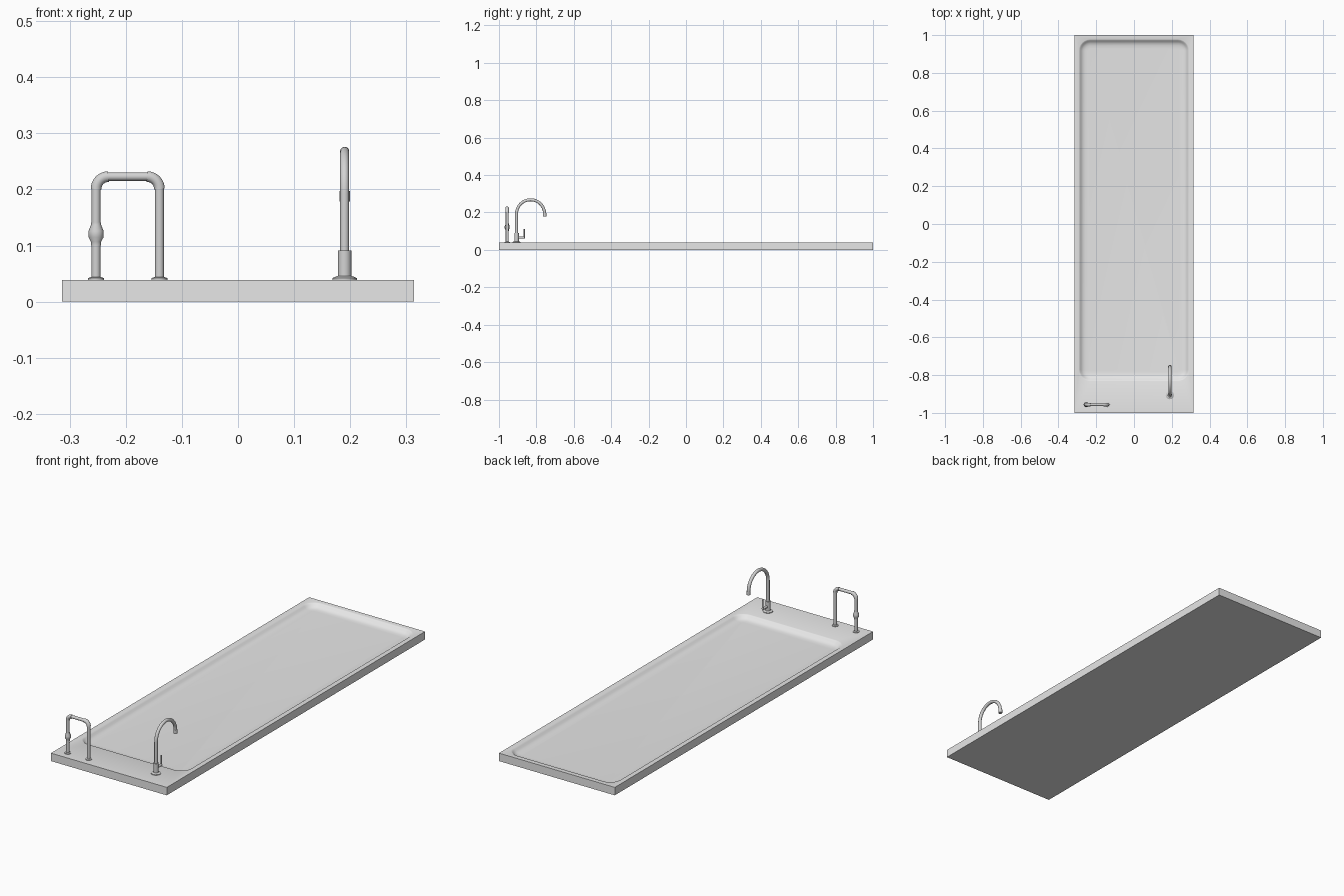
import bpy, bmesh
from math import sin, cos, pi, radians
from mathutils import Vector

cube = bpy.data.objects.get("Cube")
if cube:
    bpy.data.objects.remove(cube, do_unlink=True)


def material(name, value):
    m = bpy.data.materials.new(name)
    m.use_nodes = True
    colour = (value, value, value, 1)
    m.diffuse_color = colour
    m.node_tree.nodes["Principled BSDF"].inputs["Base Color"].default_value = colour
    return m


STONE = material("light grey counter", 0.8)
METAL = material("grey metal", 0.65)
TOP = 0.039


def finish(name, bm, mat, angle=35):
    bmesh.ops.recalc_face_normals(bm, faces=bm.faces)
    me = bpy.data.meshes.new(name)
    bm.to_mesh(me)
    bm.free()
    me.materials.append(mat)
    me.shade_smooth()
    me.set_sharp_from_angle(angle=radians(angle))
    ob = bpy.data.objects.new(name, me)
    bpy.context.collection.objects.link(ob)
    return ob


def bridge(bm, a, b):
    n = len(a)
    for i in range(n):
        bm.faces.new((a[i], a[(i + 1) % n], b[(i + 1) % n], b[i]))


def lathe(name, x, y, profile, sides=24):
    """Turned part from (radius, height) pairs."""
    bm = bmesh.new()
    rings = [[bm.verts.new((x + r * cos(2 * pi * i / sides),
                            y + r * sin(2 * pi * i / sides), z))
              for i in range(sides)] for r, z in profile]
    for a, b in zip(rings, rings[1:]):
        bridge(bm, a, b)
    bm.faces.new(rings[0])
    bm.faces.new(rings[-1])
    return finish(name, bm, METAL)


def tube(name, path, radius, sides=20):
    """Round tube along a path lying in one vertical plane."""
    path = [Vector(p) for p in path]
    span = path[-1] - path[0]
    side = Vector((1, 0, 0)) if abs(span.y) > abs(span.x) else Vector((0, 1, 0))
    bm = bmesh.new()
    rings = []
    for i, p in enumerate(path):
        tangent = (path[min(i + 1, len(path) - 1)] - path[max(i - 1, 0)]).normalized()
        up = side.cross(tangent)
        rings.append([bm.verts.new(p + radius * (cos(t) * side + sin(t) * up))
                      for t in (2 * pi * k / sides for k in range(sides))])
    for a, b in zip(rings, rings[1:]):
        bridge(bm, a, b)
    bm.faces.new(rings[0])
    bm.faces.new(rings[-1])
    return finish(name, bm, METAL, 40)


# Counter slab with a shallow, softly dished basin
def rounded_loop(bm, inset, drop, steps=6):
    hx, y0, y1, r = 0.292 - inset, -0.832 + inset, 0.978 - inset, 0.06 - inset
    corners = [(hx - r, y1 - r), (-hx + r, y1 - r), (-hx + r, y0 + r), (hx - r, y0 + r)]
    return [bm.verts.new((cx + r * cos(a), cy + r * sin(a), TOP - drop))
            for q, (cx, cy) in enumerate(corners)
            for a in (pi / 2 * (q + k / steps) for k in range(steps + 1))]


bm = bmesh.new()
outline = [(0.314, 1), (-0.314, 1), (-0.314, -1), (0.314, -1)]
bottom = [bm.verts.new((x, y, 0)) for x, y in outline]
upper = [bm.verts.new((x, y, TOP)) for x, y in outline]
bridge(bm, bottom, upper)
bm.faces.new(bottom)
dish = [(0, 0), (0.003, 0.001), (0.008, 0.005), (0.014, 0.011),
        (0.022, 0.016), (0.034, 0.019), (0.05, 0.02)]
loops = [rounded_loop(bm, i, d) for i, d in dish]
for a, b in zip(loops, loops[1:]):
    bridge(bm, a, b)
bm.faces.new(loops[-1])
rim = [bm.edges.get((l[i], l[(i + 1) % len(l)])) for l in (upper, loops[0]) for i in range(len(l))]
bmesh.ops.triangle_fill(bm, edges=rim, use_beauty=True)
finish("counter_with_basin", bm, STONE, 40)

# Faucet: flange, body, gooseneck spout and nozzle
FX, FY, BEND = 0.19, -0.906, 0.075
lathe("faucet_flange", FX, FY, [(0.022, TOP), (0.022, TOP + 0.003), (0.013, TOP + 0.007)])
lathe("faucet_body", FX, FY, [(0.012, TOP), (0.012, 0.091)])
arc = [(FX, FY + BEND - BEND * cos(t), 0.193 + BEND * sin(t))
       for t in (pi * k / 24 for k in range(25))]
tube("faucet_spout", [(FX, FY, 0.085)] + arc, 0.008)
lathe("faucet_nozzle", FX, FY + 2 * BEND, [(0.0095, 0.179), (0.0095, 0.197)])

# Faucet lever
tube("lever_stem", [(FX, FY, 0.066), (FX, FY + 0.04, 0.066)], 0.006)
lathe("lever_handle", FX, FY + 0.04, [(0.004, 0.06), (0.004, 0.112)], 12)

# Square-bent pipe: two posts, top bar, elbows and flanges
RY, LEFT, RIGHT, BAR = -0.956, -0.253, -0.14, 0.223
for side, x, inward in (("right", LEFT, 1), ("left", RIGHT, -1)):
    lathe(side + "_pipe_flange", x, RY, [(0.0145, TOP), (0.0145, TOP + 0.003), (0.009, TOP + 0.005)])
    lathe(side + "_pipe_post", x, RY, [(0.008, TOP), (0.008, 0.203)])
    bend = 0.022
    elbow = [(x + inward * bend * (1 - cos(t)), RY, BAR - bend + bend * sin(t))
             for t in (pi / 2 * k / 8 for k in range(9))]
    tube(side + "_pipe_elbow", elbow, 0.0095)
tube("pipe_top_bar", [(LEFT + 0.02, RY, BAR), (RIGHT - 0.02, RY, BAR)], 0.0075)
lathe("pipe_valve_bulge", LEFT, RY, [(0.009, 0.1), (0.009, 0.107), (0.0135, 0.115),
                                     (0.0135, 0.126), (0.009, 0.137), (0.009, 0.141)])
